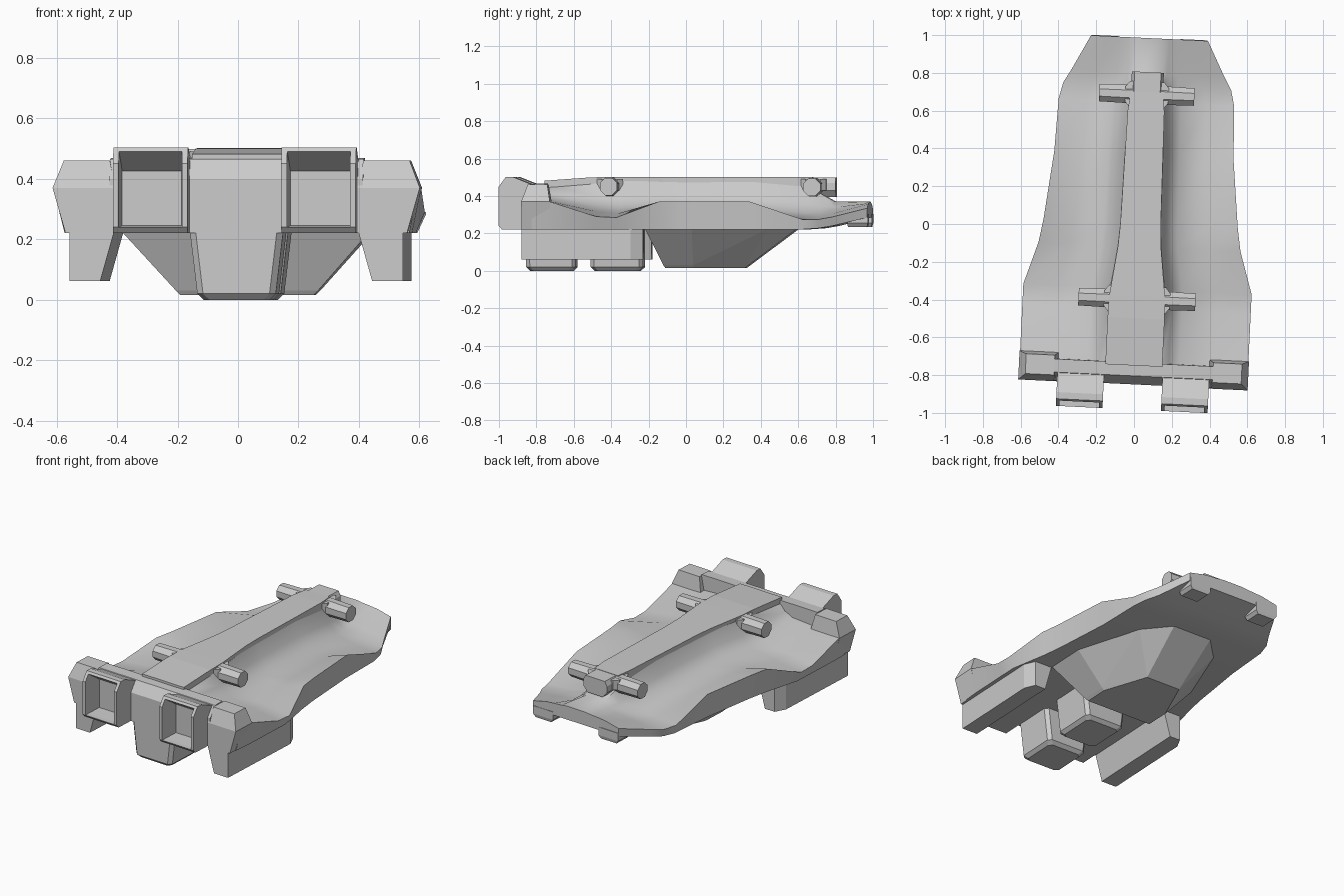
import bpy, bmesh, math
from mathutils import Matrix

if "Cube" in bpy.data.objects:
    bpy.data.objects.remove(bpy.data.objects["Cube"])

# The whole body is yawed slightly inside its frame
PLACE = Matrix.Translation((0.035, 0, 0)) @ Matrix.Rotation(-0.048, 4, 'Z')


def finish(name, bm):
    bmesh.ops.recalc_face_normals(bm, faces=bm.faces)
    me = bpy.data.meshes.new(name)
    bm.to_mesh(me)
    bm.free()
    ob = bpy.data.objects.new(name, me)
    bpy.context.collection.objects.link(ob)
    ob.matrix_world = PLACE
    return ob


def hull(name, pts, mirror=False, side=1):
    """Convex solid around the points; mirror adds the points at -x."""
    bm = bmesh.new()
    for x, y, z in pts:
        bm.verts.new((x * side, y, z))
        if mirror:
            bm.verts.new((-x, y, z))
    bmesh.ops.convex_hull(bm, input=bm.verts)
    loose = [v for v in bm.verts if not v.link_faces]
    bmesh.ops.delete(bm, geom=loose, context='VERTS')
    bmesh.ops.dissolve_limit(bm, angle_limit=0.01, verts=bm.verts, edges=bm.edges)
    return finish(name, bm)


def box(x0, x1, y0, y1, z0, z1):
    return [(x, y, z) for x in (x0, x1) for y in (y0, y1) for z in (z0, z1)]


def loft(name, rings):
    bm = bmesh.new()
    vs = [[bm.verts.new(p) for p in r] for r in rings]
    n = len(vs[0])
    for a, b in zip(vs, vs[1:]):
        for i in range(n):
            j = (i + 1) % n
            bm.faces.new((a[i], a[j], b[j], b[i]))
    bm.faces.new(vs[0])
    bm.faces.new(vs[-1])
    return finish(name, bm)


def smooth(ob, deg):
    bpy.ops.object.select_all(action='DESELECT')
    ob.select_set(True)
    bpy.context.view_layer.objects.active = ob
    bpy.ops.object.shade_smooth_by_angle(angle=math.radians(deg))


# Floor tray: y, half width, rim z, ridge half width, ridge z, valley z, underside z, underside inset
stations = [
    (-0.80, 0.600, 0.370, 0.150, 0.44, 0.38, 0.22, 0.03),
    (-0.70, 0.605, 0.370, 0.150, 0.45, 0.37, 0.22, 0.03),
    (-0.45, 0.605, 0.290, 0.150, 0.47, 0.32, 0.22, 0.03),
    (-0.345, 0.605, 0.285, 0.145, 0.48, 0.31, 0.22, 0.03),
    (-0.12, 0.535, 0.370, 0.112, 0.48, 0.32, 0.22, 0.01),
    (0.0, 0.515, 0.370, 0.104, 0.48, 0.315, 0.22, 0.01),
    (0.365, 0.475, 0.370, 0.099, 0.48, 0.31, 0.22, 0.01),
    (0.645, 0.465, 0.275, 0.092, 0.46, 0.285, 0.222, 0.01),
    (0.73, 0.445, 0.275, 0.080, 0.41, 0.29, 0.228, 0.01),
    (0.80, 0.405, 0.288, 0.070, 0.37, 0.31, 0.24, 0.01),
    (0.985, 0.310, 0.335, 0.070, 0.37, 0.36, 0.285, 0.0),
]
rings = []
for y, h, e, w, r, val, b, inset in stations:
    half = [(w, r), (w + 0.035, val + 0.5 * (r - val)), (w + 0.09, val + 0.15 * (r - val)),
            (w + (h - w) * 0.6, val + 0.15 * (e - val)), (h, e), (h - inset, b)]
    ring = half + [(-x, z) for x, z in reversed(half)]
    rings.append([(x, y, z) for x, z in ring])
smooth(loft("floor_tray", rings), 48)

# Raised centre spine with a faceted tail end
spine = [(-0.75, 0.151, 0.482), (-0.50, 0.151, 0.50), (-0.38, 0.147, 0.502), (-0.12, 0.114, 0.502),
         (0.0, 0.107, 0.502), (0.6, 0.097, 0.502), (0.70, 0.085, 0.50)]
loft("centre_spine", [[(-w, y, 0.34), (w, y, 0.34), (w, y, z), (-w, y, z)] for y, w, z in spine])
hull("spine_tail", [(x, y, z) for y in (0.68, 0.805)
                    for x, z in ((0.085, 0.47), (0.07, 0.498), (0.085, 0.43), (0.055, 0.395))], True)

# Octagonal axle stubs
for label, y, z, x_in, x_out in (("front", -0.40, 0.45, 0.10, 0.31), ("rear", 0.685, 0.447, 0.06, 0.252)):
    for s, side in ((-1, "left"), (1, "right")):
        pts = []
        for x, r in ((x_in, 0.054), (x_out, 0.05)):
            for k in range(8):
                a = math.radians(22.5 + 45 * k)
                pts.append((x, y + r * math.cos(a), z + r * math.sin(a)))
        hull(f"{label}_axle_{side}", pts, side=s)
        # small gusset joining stub and spine
        g = 0.15 if label == "front" else 0.09
        hull(f"{label}_gusset_{side}", box(g - 0.03, g, y - 0.07, y + 0.07, 0.43, 0.49)
             + box(g, g + 0.025, y - 0.04, y + 0.04, 0.43, 0.49), side=s)

# Tapered, many-sided belly under the tray
hull("belly", [(0.41, -0.20, 0.225), (0.41, 0.05, 0.225), (0.27, 0.45, 0.225), (0.13, 0.60, 0.225),
               (0.235, -0.11, 0.03), (0.235, 0.05, 0.03), (0.125, 0.33, 0.03),
               (0.22, -0.10, 0.015), (0.22, 0.05, 0.015), (0.115, 0.32, 0.015)], True)

# Front crossbar
hull("front_crossbar", [(0.42, y, z) for y, z in ((-0.85, 0.22), (-0.85, 0.40), (-0.805, 0.465),
                                               (-0.735, 0.468), (-0.73, 0.22))], True)

# Bevelled feet on the centre line below the front
for name, y0, y1 in (("front_foot", -0.85, -0.585), ("middle_foot", -0.505, -0.225)):
    pts = []
    for z, w, d in ((0.23, 0.155, 0), (0.02, 0.13, 0), (0, 0.11, 0.02)):
        for ya, yb in ((y0 + d, y0 + d + 0.02), (y1 - d, y1 - d - 0.02)):
            pts += [(w - 0.02, ya, z), (w, yb, z)]
    hull(name, pts, True)

for s, side in ((-1, "left"), (1, "right")):
    # Corner shoulder blocks
    lower = [(x, y, z) for y in (-0.853, -0.70)
             for x, z in ((0.40, 0.22), (0.565, 0.22), (0.608, 0.37), (0.40, 0.37))]
    hull("shoulder_" + side, lower + [(x, y, 0.461) for x in (0.42, 0.572) for y in (-0.82, -0.715)], side=s)

    # Side skirts
    hull("skirt_" + side, [(x, y, z) for x, z, ys in (
        (0.552, 0.26, (-0.853, -0.27)), (0.552, 0.062, (-0.853, -0.27)),
        (0.52, 0.26, (-0.205,)), (0.52, 0.062, (-0.205,)),
        (0.45, 0.062, (-0.853, -0.205)), (0.40, 0.24, (-0.853, -0.205))) for y in ys], side=s)

    # Open intake housings
    profile = [(-0.983, 0.24), (-0.965, 0.22), (-0.983, 0.45), (-0.945, 0.503), (-0.91, 0.503),
               (-0.79, 0.455), (-0.79, 0.22)]
    intake = hull("intake_" + side, [(x, y, z) for x in (0.155, 0.402) for y, z in profile], side=s)
    cutter = hull("intake_cutter_" + side, box(0.174, 0.383, -1.05, -0.955, 0.24, 0.49)
                  + box(0.18, 0.377, -0.86, -0.86, 0.245, 0.425), side=s)
    cutter.hide_render = True
    cutter.hide_viewport = True
    mod = intake.modifiers.new("hollow", 'BOOLEAN')
    mod.object = cutter
    mod.operation = 'DIFFERENCE'
    mod.solver = 'EXACT'

    # Small rear outlets under the tail
    hull("rear_outlet_" + side, box(0.165, 0.308, 0.88, 0.988, 0.255, 0.305)
         + box(0.18, 0.293, 0.88, 0.983, 0.235, 0.305), side=s)
